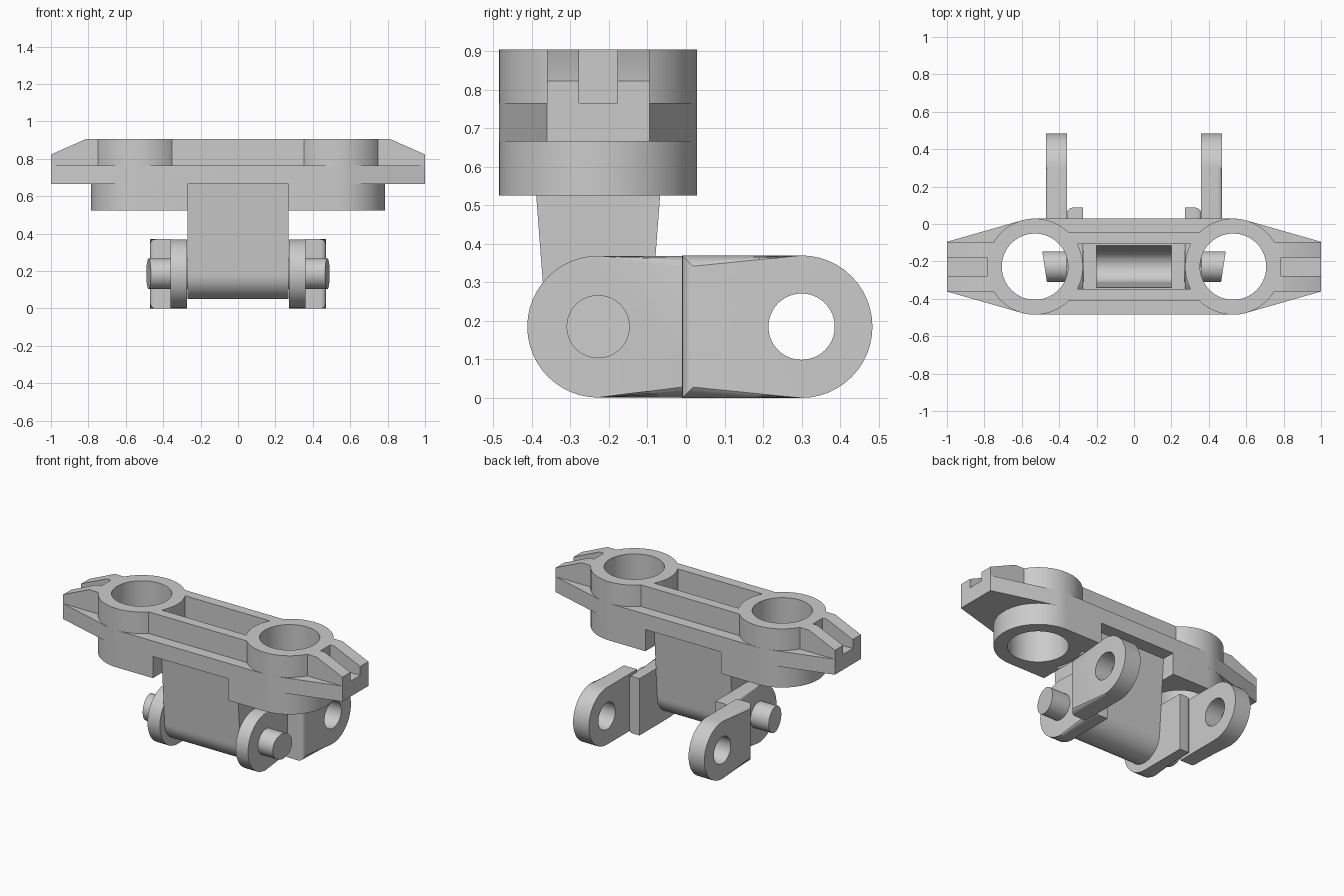
import bpy, bmesh, math
from mathutils import Vector

if "Cube" in bpy.data.objects:
    bpy.data.objects.remove(bpy.data.objects["Cube"])

CY, CZ = -0.228, 0.185          # pin axis
RX, RR, BORE = 0.53, 0.257, 0.177   # socket ring centre, radius, bore

grey = bpy.data.materials.new("light_grey")
grey.diffuse_color = (0.6, 0.6, 0.6, 1)
grey.use_nodes = True
grey.node_tree.nodes["Principled BSDF"].inputs["Base Color"].default_value = grey.diffuse_color


def prism(name, pts, a, b, axis="z", bevel=0.0):
    """Extrude a 2D outline from a to b along an axis, optionally rounding the b rim."""
    place = {"x": lambda u, v, w: (w, u, v),
             "y": lambda u, v, w: (u, w, v),
             "z": lambda u, v, w: (u, v, w)}[axis]
    bm = bmesh.new()
    lo = [bm.verts.new(place(u, v, a)) for u, v in pts]
    hi = [bm.verts.new(place(u, v, b)) for u, v in pts]
    bm.faces.new(lo)
    top = bm.faces.new(hi)
    n = len(pts)
    for i in range(n):
        bm.faces.new((lo[i], lo[(i + 1) % n], hi[(i + 1) % n], hi[i]))
    if bevel:
        bmesh.ops.bevel(bm, geom=list(top.edges), offset=bevel, segments=5,
                        profile=0.5, affect="EDGES")
    bmesh.ops.recalc_face_normals(bm, faces=bm.faces)
    me = bpy.data.meshes.new(name)
    bm.to_mesh(me)
    bm.free()
    me.materials.append(grey)
    ob = bpy.data.objects.new(name, me)
    bpy.context.collection.objects.link(ob)
    return ob


def arc(cx, cy, r, a0, a1, n=24):
    return [(cx + r * math.cos(math.radians(a0 + (a1 - a0) * i / n)),
             cy + r * math.sin(math.radians(a0 + (a1 - a0) * i / n)))
            for i in range(n + 1)]


def circle(cx, cy, r, n=64):
    return arc(cx, cy, r, 0, 360, n)[:-1]


def rect(x0, x1, y0, y1):
    return [(x0, y0), (x1, y0), (x1, y1), (x0, y1)]


def boolean(target, tool, op):
    m = target.modifiers.new(op, "BOOLEAN")
    m.operation, m.solver, m.object = op, "EXACT", tool
    bpy.context.view_layer.objects.active = target
    bpy.ops.object.modifier_apply(modifier=m.name)
    bpy.data.objects.remove(tool)


def smooth(ob, angle=32):
    bpy.ops.object.select_all(action="DESELECT")
    ob.select_set(True)
    bpy.context.view_layer.objects.active = ob
    bpy.ops.object.shade_smooth_by_angle(angle=math.radians(angle))


def mirror_x(pts, s):
    return [(s * x, y) for x, y in pts]


# Main plate: tapers from the socket rings to the narrow ends
quarter = [(1.0, 0.133)] + arc(RX, 0, RR, 74, 90, 5)
half = quarter + [(-x, y) for x, y in reversed(quarter)]
outline = half + [(x, -y) for x, y in reversed(half)]
body = prism("clamp_body", [(x, y + CY) for x, y in outline], 0.665, 0.765)

# Raised centre bar
boolean(body, prism("bar", rect(-RX, RX, CY - 0.185, CY + 0.185), 0.72, 0.905), "UNION")

for s in (-1, 1):
    # Raised ring, sloped end arm and deep socket below
    boolean(body, prism("ring", circle(s * RX, CY, RR), 0.60, 0.905), "UNION")
    arm = [(RX, 0.70), (1.0, 0.70), (1.0, 0.823), (0.815, 0.905), (RX, 0.905)]
    boolean(body, prism("arm", mirror_x(arm, s), CY - 0.133, CY + 0.133, "y"), "UNION")
    socket = [(0.27, CY - RR)] + arc(RX, CY, RR, -90, 90, 32) + [(0.27, CY + RR)]
    boolean(body, prism("socket", mirror_x(socket, s), 0.525, 0.70), "UNION")

# Tapered stem with a round foot
stem = arc(CY, CZ, 0.135, 180, 360) + [(CY + 0.174, 0.70), (CY - 0.174, 0.70)]
boolean(body, prism("stem", stem, -0.271, 0.271, "x"), "UNION")

# Pocket through the bar, its ends following the rings
pocket = arc(RX, CY, RR, 152, 208, 12)
pocket += [(-x, y) for x, y in reversed(pocket)]
boolean(body, prism("pocket", pocket, 0.525, 1.0), "DIFFERENCE")
hollow = arc(CY, CZ, 0.085, 180, 360) + [(CY + 0.115, 0.56), (CY - 0.115, 0.56)]
boolean(body, prism("hollow", hollow, -0.2, 0.2, "x"), "DIFFERENCE")

for s in (-1, 1):
    # Vertical bores and end slots
    boolean(body, prism("bore", circle(s * RX, CY, BORE), 0.4, 1.0), "DIFFERENCE")
    slot = mirror_x(rect(0.785, 1.1, CY - 0.05, CY + 0.05), s)
    boolean(body, prism("slot", slot, 0.765, 1.0), "DIFFERENCE")
smooth(body)

for s, side in ((-1, "left"), (1, "right")):
    # Cranked link: inner lug round the pin, outer lug with a hole
    lug = arc(CY, CZ, 0.184, 90, 270) + [(0.088, 0.001), (0.088, 0.369)]
    inner = prism(side + "_link_inner_lug", lug, s * 0.272, s * 0.36, "x", 0.035)
    smooth(inner)
    lug = arc(0.299, CZ, 0.185, -90, 90) + [(-0.01, 0.37), (-0.01, 0.0)]
    outer = prism(side + "_link_outer_lug", lug, s * 0.357, s * 0.47, "x", 0.028)
    boolean(outer, prism("hole", circle(0.30, CZ, 0.086), s * 0.2, s * 0.6, "x"), "DIFFERENCE")
    smooth(outer)
    # Pin stub with a slanted end
    pin = prism(side + "_pin", circle(CY, CZ, 0.082, 48), s * 0.24, s * 0.48, "x")
    for v in pin.data.vertices:
        if abs(v.co.x) > 0.4:
            v.co.x = s * (0.478 + 0.15 * (v.co.y - CY))
    smooth(pin)
